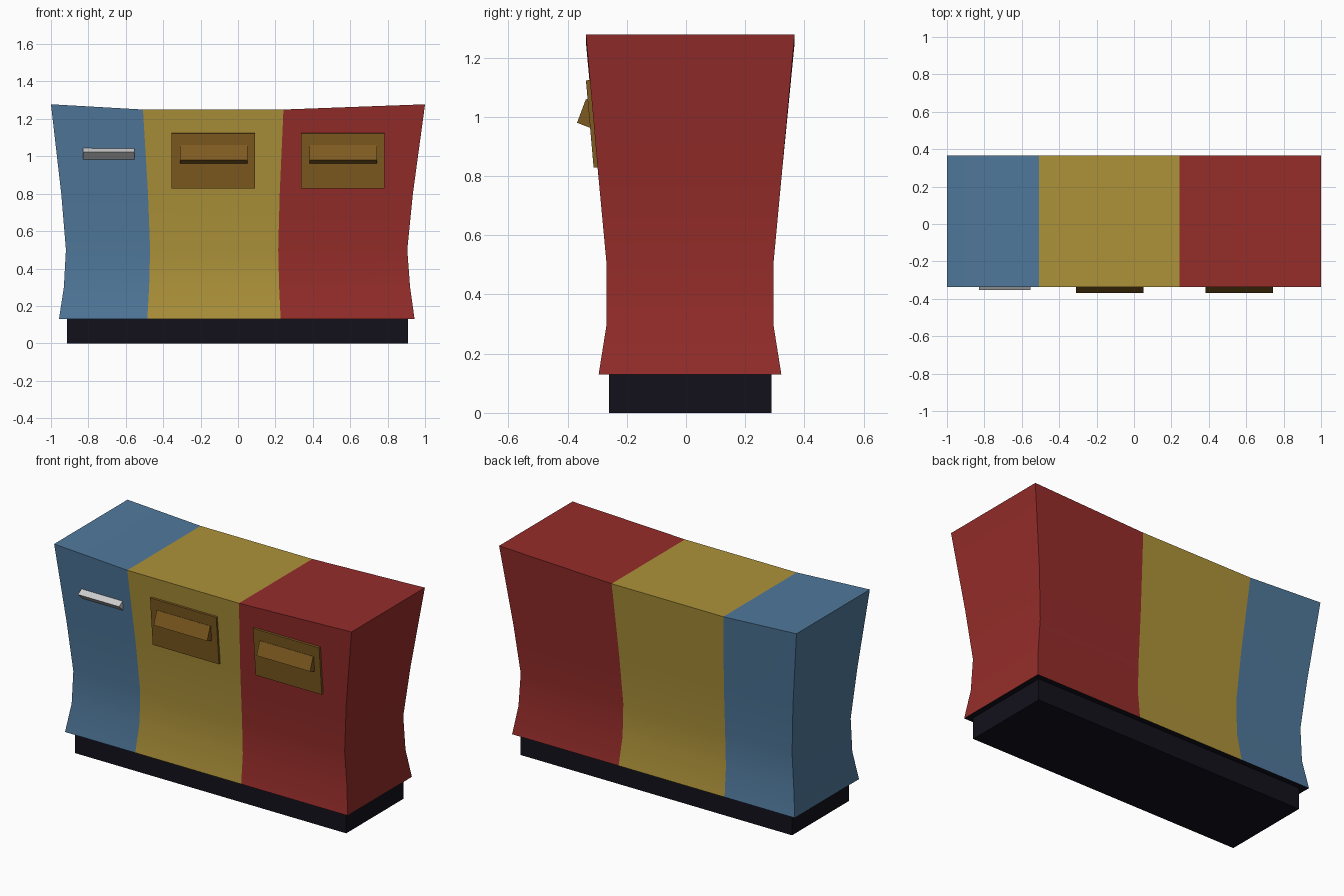
import bpy, bmesh

if "Cube" in bpy.data.objects:
    bpy.data.objects.remove(bpy.data.objects["Cube"])


def material(name, rgb):
    m = bpy.data.materials.new(name)
    m.diffuse_color = (*rgb, 1)
    m.use_nodes = True
    m.node_tree.nodes["Principled BSDF"].inputs["Base Color"].default_value = m.diffuse_color
    return m


BLUE = material("blue", (0.08, 0.19, 0.33))
YELLOW = material("yellow", (0.42, 0.29, 0.042))
RED = material("red", (0.30, 0.026, 0.023))
BROWN = material("brown", (0.21, 0.105, 0.015))
DARK = material("dark", (0.006, 0.0056, 0.011))


def make_object(name, bm, mats):
    bmesh.ops.recalc_face_normals(bm, faces=bm.faces)
    me = bpy.data.meshes.new(name)
    bm.to_mesh(me)
    bm.free()
    for m in mats:
        me.materials.append(m)
    ob = bpy.data.objects.new(name, me)
    bpy.context.collection.objects.link(ob)
    return ob


def prism(name, x0, x1, profile, mats=()):
    """Extrude a (y, z) profile along x."""
    bm = bmesh.new()
    a = [bm.verts.new((x0, y, z)) for y, z in profile]
    b = [bm.verts.new((x1, y, z)) for y, z in profile]
    bm.faces.new(a)
    bm.faces.new(b)
    for i in range(len(a)):
        j = (i + 1) % len(a)
        bm.faces.new((a[i], a[j], b[j], b[i]))
    return make_object(name, bm, mats)


# Waisted cabinet: rings of z, four x columns, front y, back y
rings = [
    (0.13, (-0.957, -0.485, 0.228, 0.944), -0.295, 0.322),
    (0.30, (-0.931, -0.475, 0.220, 0.920), -0.268, 0.295),
    (0.50, (-0.920, -0.470, 0.215, 0.905), -0.268, 0.295),
    (0.80, (-0.945, -0.481, 0.223, 0.935), -0.296, 0.323),
    (1.25, (-1.0, -0.508, 0.243, 1.0), -0.338, 0.367),
]
bm = bmesh.new()
grid = []
for k, (z, xs, yf, yb) in enumerate(rings):
    top = k == len(rings) - 1
    zs = [z + (0.028 if top and i in (0, 3) else 0) for i in range(4)]
    grid.append([[bm.verts.new((x, y, h)) for x, h in zip(xs, zs)] for y in (yf, yb)])


def quad(mat, *verts):
    bm.faces.new(verts).material_index = mat


for lo, hi in zip(grid, grid[1:]):
    for side in (0, 1):
        for i in range(3):
            quad(i, lo[side][i], lo[side][i + 1], hi[side][i + 1], hi[side][i])
    for i, mat in ((0, 0), (3, 2)):
        quad(mat, lo[0][i], lo[1][i], hi[1][i], hi[0][i])
for ring, bottom in ((grid[0], True), (grid[-1], False)):
    for i in range(3):
        quad(3 if bottom else i, ring[0][i], ring[0][i + 1], ring[1][i + 1], ring[1][i])
cabinet = make_object("cabinet", bm, [BLUE, YELLOW, RED, DARK])
bpy.context.view_layer.objects.active = cabinet
cabinet.select_set(True)
bpy.ops.object.shade_smooth_by_angle(angle=0.52)

# Recessed plinth
prism("plinth", -0.915, 0.91, [(-0.26, 0), (0.288, 0), (0.288, 0.13), (-0.26, 0.13)], [DARK])

# Slot plates with tilted flaps on the yellow and red bays
plate = [(-0.338, 1.123), (-0.312, 0.828), (-0.292, 0.830), (-0.318, 1.125)]
flap = [(-0.338, 1.06), (-0.368, 0.98), (-0.322, 0.962), (-0.292, 1.042)]
for label, x in (("yellow", -0.355), ("red", 0.337)):
    prism(label + "_slot_plate", x, x + 0.445, plate, [BROWN])
    prism(label + "_slot_flap", x + 0.045, x + 0.405, flap, [BROWN])

# Wedge-shaped handle on the blue bay
prism("blue_slot_handle", -0.83, -0.553, [(-0.315, 1.045), (-0.353, 1.022), (-0.309, 0.98)])
